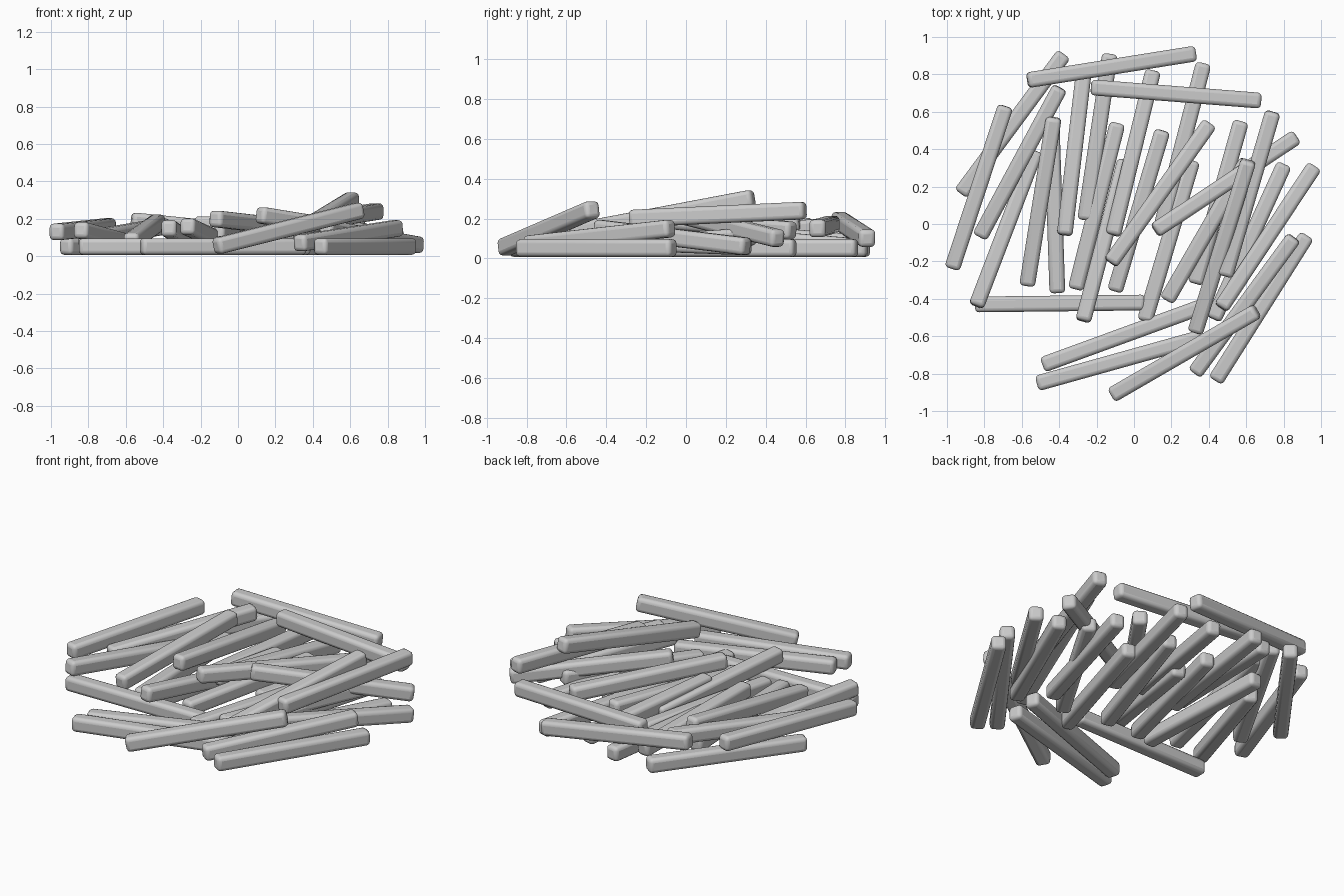
import bpy
from mathutils import Vector

WIDTH, HEIGHT = 0.084, 0.088
GROUND_Z = 0.052

# sticks lying flat: start x, y, end x, y
flat = [
    (-0.92, 0.17, -0.38, 0.90),
    (-0.84, -0.43, 0.05, -0.42),
    (-0.41, -0.36, -0.44, 0.53),
    (-0.26, 0.03, -0.13, 0.90),
    (-0.31, -0.34, -0.09, 0.53),
    (0.15, 0.00, 0.37, 0.85),
    (0.06, -0.51, 0.31, 0.33),
    (-0.48, -0.75, 0.37, -0.44),
    (-0.51, -0.85, 0.35, -0.61),
    (0.44, -0.83, 0.92, -0.07),
    (0.33, -0.31, 0.57, 0.54),
]

# sticks leaning on others: start x, y, z, end x, y, z
leaning = [
    (-0.56, 0.77, 0.19, 0.32, 0.91, 0.10),
    (-0.22, 0.73, 0.17, 0.67, 0.66, 0.15),
    (-0.97, -0.23, 0.13, -0.69, 0.62, 0.16),
    (-0.82, -0.06, 0.09, -0.40, 0.72, 0.16),
    (-0.84, -0.43, 0.14, -0.53, 0.38, 0.055),
    (-0.57, -0.32, 0.08, -0.43, 0.56, 0.18),
    (-0.37, -0.05, 0.15, -0.27, 0.80, 0.08),
    (-0.27, -0.51, 0.16, -0.05, 0.33, 0.06),
    (-0.11, -0.05, 0.13, 0.10, 0.81, 0.06),
    (-0.10, -0.35, 0.06, 0.15, 0.49, 0.10),
    (-0.12, -0.20, 0.20, 0.40, 0.53, 0.14),
    (0.12, -0.03, 0.22, 0.86, 0.46, 0.10),
    (0.18, -0.40, 0.06, 0.60, 0.33, 0.11),
    (0.33, -0.57, 0.13, 0.61, 0.33, 0.30),
    (0.49, -0.27, 0.20, 0.74, 0.59, 0.24),
    (0.43, -0.50, 0.09, 0.80, 0.31, 0.06),
    (0.47, -0.44, 0.15, 0.96, 0.30, 0.06),
    (0.33, -0.79, 0.07, 0.85, -0.08, 0.15),
    (-0.11, -0.91, 0.055, 0.65, -0.47, 0.245),
]


def make_stick(name, start, end):
    """Square bar with softly rounded edges between two points."""
    a, b = Vector(start), Vector(end)
    bpy.ops.mesh.primitive_cube_add(size=1, location=(a + b) / 2)
    ob = bpy.context.object
    ob.name = name
    ob.rotation_euler = (b - a).to_track_quat('X', 'Z').to_euler()
    ob.scale = ((b - a).length + 0.02, WIDTH, HEIGHT)
    bpy.ops.object.transform_apply(location=False, rotation=False, scale=True)
    bevel = ob.modifiers.new("rounding", 'BEVEL')
    bevel.width = 0.022
    bevel.segments = 3
    bpy.ops.object.shade_smooth_by_angle()


# bottom layer
for i, (x0, y0, x1, y1) in enumerate(flat):
    make_stick(f"flat_stick_{i + 1}", (x0, y0, GROUND_Z), (x1, y1, GROUND_Z))

# upper layer
for i, s in enumerate(leaning):
    make_stick(f"leaning_stick_{i + 1}", s[:3], s[3:])
